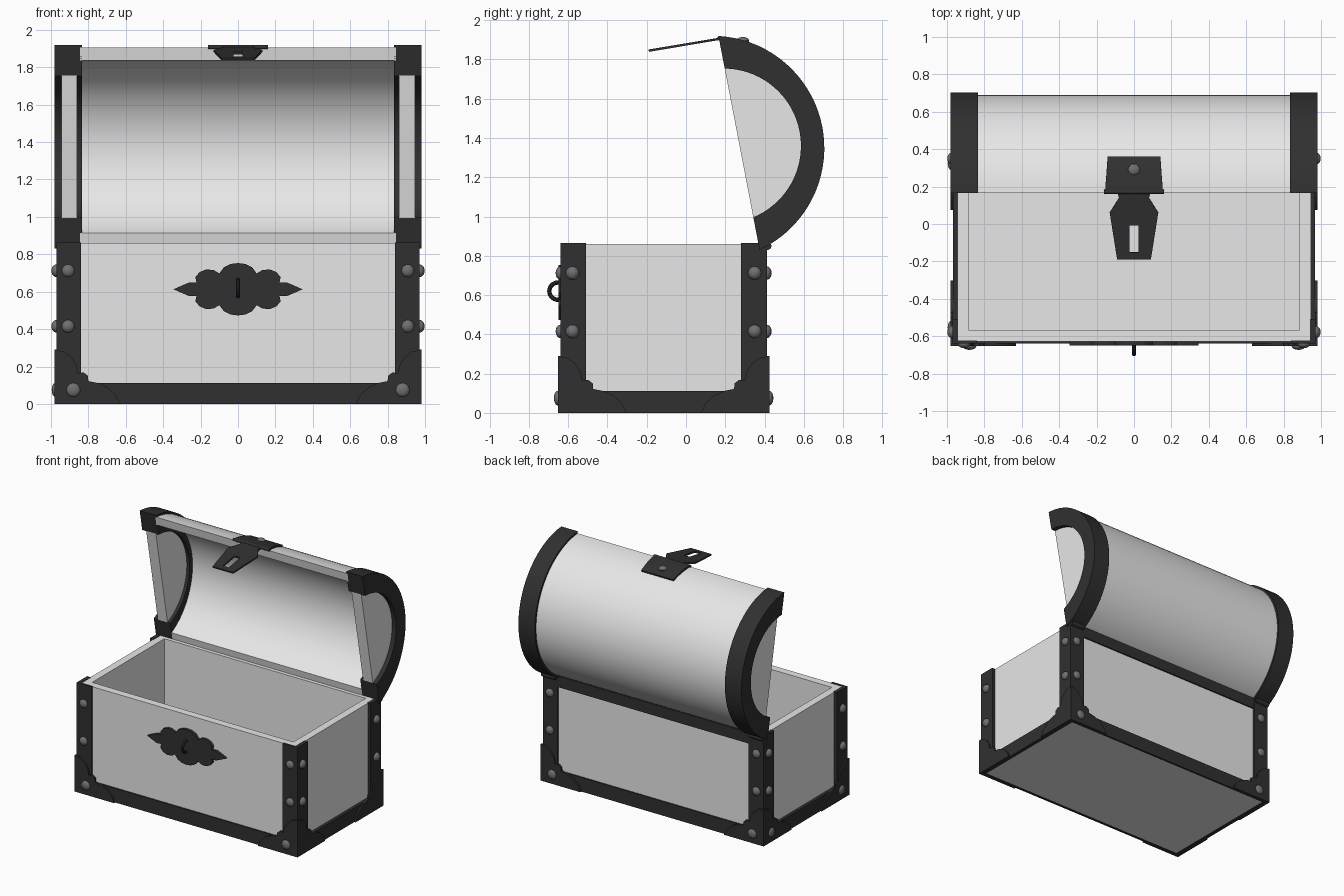
import bpy, bmesh
from math import cos, sin, acos, pi, radians

if "Cube" in bpy.data.objects:
    bpy.data.objects.remove(bpy.data.objects["Cube"])


def material(name, value):
    m = bpy.data.materials.new(name)
    m.use_nodes = True
    color = (value, value, value, 1)
    m.diffuse_color = color
    m.node_tree.nodes["Principled BSDF"].inputs["Base Color"].default_value = color
    return m


wood = material("pale_grey_wood", 0.8)
iron = material("black_iron", 0.03)
stud = material("dark_grey_stud", 0.16)

BASE = (0, -0.114, 0)        # centre of the lower box
LID = (0, 0.27, 1.375)       # middle of the lid opening
TILT = 0.19
parts = []


def finish(name, bm, mat, loc, rot=0, mirror=""):
    bmesh.ops.recalc_face_normals(bm, faces=bm.faces)
    me = bpy.data.meshes.new(name)
    bm.to_mesh(me)
    bm.free()
    me.materials.append(mat)
    ob = bpy.data.objects.new(name, me)
    bpy.context.collection.objects.link(ob)
    ob.location = loc
    ob.rotation_euler.x = rot
    if mirror:
        mod = ob.modifiers.new("mirror", "MIRROR")
        mod.use_axis = [a in mirror for a in "xyz"]
    parts.append(ob)
    return ob


def prism(name, pts, axis, a, b, mat, loc=BASE, rot=0, mirror=""):
    """Extrude a 2D outline along an axis from a to b."""
    def place(p, d):
        return {"x": (d, p[0], p[1]), "y": (p[0], d, p[1]), "z": (p[0], p[1], d)}[axis]
    bm = bmesh.new()
    near = [bm.verts.new(place(p, a)) for p in pts]
    far = [bm.verts.new(place(p, b)) for p in pts]
    bm.faces.new(near)
    bm.faces.new(far[::-1])
    for i in range(len(pts)):
        j = (i + 1) % len(pts)
        bm.faces.new((near[i], near[j], far[j], far[i]))
    return finish(name, bm, mat, loc, rot, mirror)


def box(name, x, y, z, mat, mirror=""):
    pts = [(x[0], y[0]), (x[1], y[0]), (x[1], y[1]), (x[0], y[1])]
    return prism(name, pts, "z", z[0], z[1], mat, mirror=mirror)


def arc(r, drop, n=36):
    """Arc that meets the lid opening plane, its centre lying behind the plane."""
    t = acos(drop / r)
    return [(r * cos(a) - drop, r * sin(a)) for a in (-t + 2 * t * i / n for i in range(n + 1))]


def ball(name, loc, size, mat, mirror="", origin=BASE):
    bm = bmesh.new()
    bmesh.ops.create_uvsphere(bm, u_segments=16, v_segments=10, radius=1)
    bmesh.ops.scale(bm, vec=size, verts=bm.verts)
    bmesh.ops.translate(bm, vec=loc, verts=bm.verts)
    return finish(name, bm, mat, origin, mirror=mirror)


def rod(name, r, half, loc, mirror="", centre=0):
    pts = [(r * cos(i * pi / 8), r * sin(i * pi / 8)) for i in range(16)]
    return prism(name, pts, "x", centre - half, centre + half, iron, loc, mirror=mirror)


# Hollow lower box
bm = bmesh.new()
bmesh.ops.create_cube(bm, size=1)
bmesh.ops.scale(bm, vec=(1.89, 1.028, 0.855), verts=bm.verts)
bmesh.ops.translate(bm, vec=(0, 0, 0.4325), verts=bm.verts)
bm.faces.ensure_lookup_table()
top = max(bm.faces, key=lambda f: f.calc_center_median().z)
bmesh.ops.inset_region(bm, faces=[top], thickness=0.085)
hole = bmesh.ops.extrude_face_region(bm, geom=[top])
bmesh.ops.translate(bm, vec=(0, 0, -0.78), verts=[v for v in hole["geom"] if isinstance(v, bmesh.types.BMVert)])
if top.is_valid:
    bm.faces.remove(top)
finish("chest_box", bm, wood, BASE)

# Iron straps on the box
box("corner_strap_long_side", (0.84, 0.97), (-0.526, -0.508), (0, 0.864), iron, "xy")
box("corner_strap_short_side", (0.94, 0.97), (-0.526, -0.395), (0, 0.864), iron, "xy")
box("bottom_strap_long_side", (-0.97, 0.97), (-0.525, -0.508), (0, 0.112), iron, "y")
box("bottom_strap_short_side", (0.94, 0.969), (-0.525, 0.525), (0, 0.112), iron, "x")
box("back_top_strap", (-0.97, 0.97), (0.508, 0.525), (0.775, 0.863), iron)

# Scalloped bottom corner brackets
scallop = [(0, 0), (0, 0.29), (0.05, 0.28), (0.09, 0.25), (0.115, 0.21), (0.125, 0.165),
           (0.155, 0.168), (0.178, 0.15), (0.18, 0.122), (0.23, 0.112), (0.28, 0.09),
           (0.325, 0.05), (0.35, 0)]
prism("bracket_long_side", [(0.98 - u, v) for u, v in scallop], "y", -0.539, -0.524, iron, mirror="xy")
prism("bracket_short_side", [(u - 0.539, v) for u, v in scallop], "x", 0.967, 0.98, iron, mirror="xy")

# Round-headed studs
for z in (0.415, 0.712):
    ball("stud_long_side", (0.908, -0.526, z), (0.034, 0.024, 0.034), stud, "xy")
    ball("stud_short_side", (0.97, -0.464, z), (0.028, 0.034, 0.034), stud, "xy")
ball("bracket_stud_long_side", (0.88, -0.539, 0.075), (0.037, 0.02, 0.037), stud, "xy")
ball("bracket_stud_short_side", (-0.978, -0.44, 0.075), (0.018, 0.037, 0.037), stud, "y")

# Lock plate and staple
ornament = [(0, 0), (0, 0.14), (0.04, 0.135), (0.075, 0.118), (0.1, 0.085), (0.13, 0.103),
            (0.17, 0.106), (0.205, 0.092), (0.228, 0.065), (0.222, 0.035), (0.26, 0.037),
            (0.3, 0.02), (0.345, 0)]
prism("lock_plate", ornament, "y", -0.535, -0.51, iron, (0, BASE[1], 0.613), mirror="xz")
bpy.ops.mesh.primitive_torus_add(location=(0, -0.652, 0.62), rotation=(0, pi / 2, 0), major_radius=0.044,
                                 minor_radius=0.011, major_segments=28, minor_segments=10)
staple = bpy.context.object
staple.name = "lock_staple"
staple.data.materials.append(iron)
parts.append(staple)

# Open lid: barrel shell, end panels, iron bands and hinges
prism("lid_shell", arc(0.557, 0.14) + arc(0.49, 0.14)[::-1], "x", -0.845, 0.845, wood, LID, TILT)
prism("lid_end_panel", arc(0.396, 0.08), "x", 0.86, 0.945, wood, LID, TILT, "x")
prism("lid_band", arc(0.572, 0.14) + arc(0.394, 0.08)[::-1], "x", 0.835, 0.98, iron, LID, TILT, "x")
rod("lid_hinge", 0.02, 0.06, (0, 0.415, 0.85), "x", 0.91)

# Clasp: curved plate, knuckle, slotted hasp and stud
angles = [1.317 - 0.35 * i / 6 for i in range(7)]
section = [(r * cos(a) - 0.14, r * sin(a)) for r, seq in ((0.553, angles), (0.571, angles[::-1])) for a in seq]
plate = prism("clasp_plate", section, "x", -0.155, 0.155, iron, LID, TILT)
for v in plate.data.vertices:
    v.co.x *= 1 - 0.5 * max(0, v.co.y)
rod("clasp_knuckle", 0.012, 0.16, (0, 0.172, 1.908))
hasp = [(0, 0), (0.09, 0), (0.08, -0.03), (0.13, -0.11), (0.09, -0.365), (0, -0.365),
        (0, -0.325), (0.025, -0.325), (0.025, -0.18), (0, -0.18)]
prism("clasp_hasp", hasp, "z", -0.006, 0.006, iron, (0, 0.17, 1.905), radians(9.5), "x")
ball("clasp_stud", (0, 0, 0), (0.032, 0.032, 0.018), stud, origin=(0, 0.29, 1.896))

# Smooth the curved surfaces and keep hard edges
bpy.ops.object.select_all(action="DESELECT")
for ob in parts:
    ob.select_set(True)
bpy.context.view_layer.objects.active = parts[0]
bpy.ops.object.shade_smooth_by_angle(angle=radians(30))
